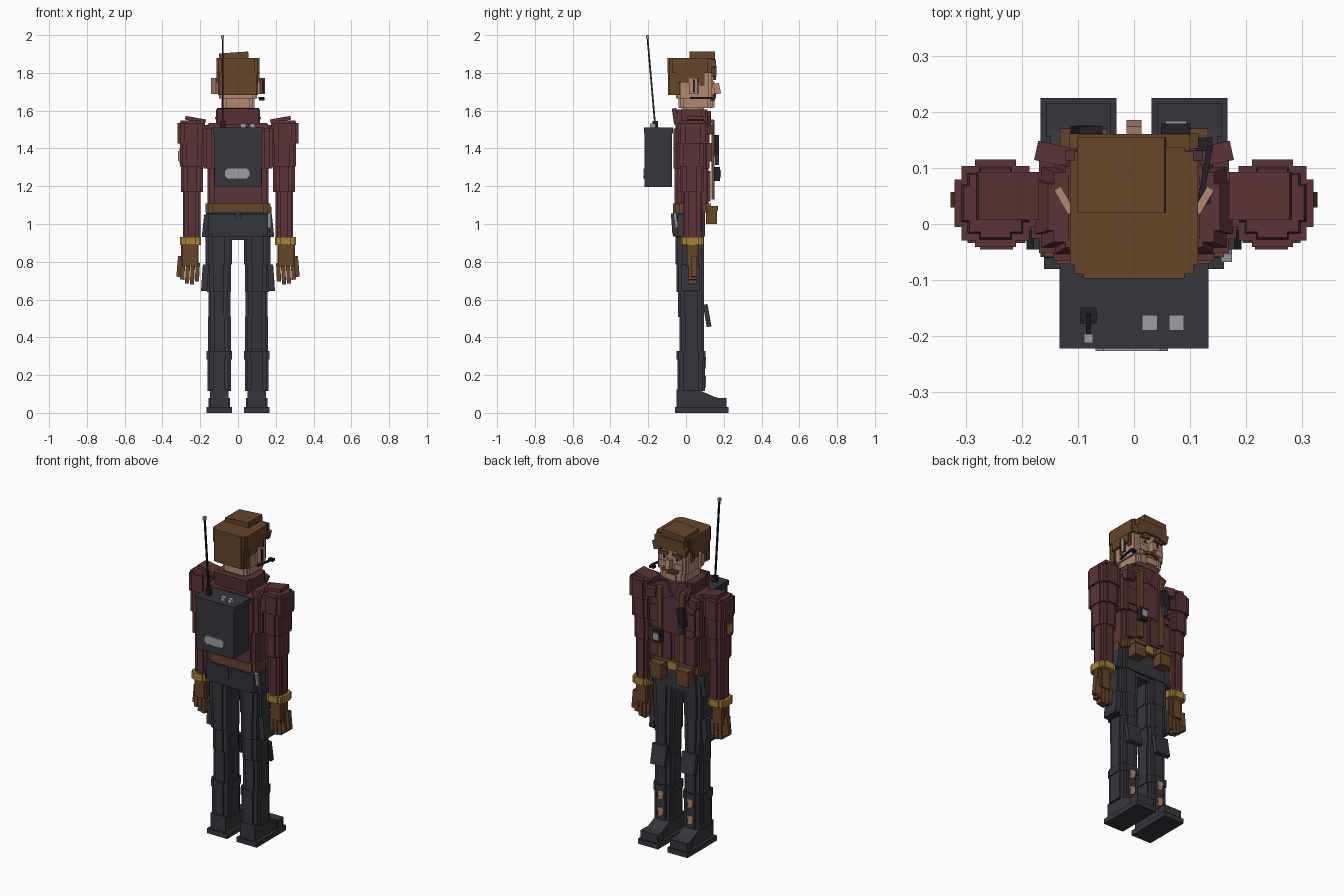
import bpy
import bmesh
from math import radians
from mathutils import Euler, Matrix, Vector

default_cube = bpy.data.objects.get("Cube")
if default_cube:
    bpy.data.objects.remove(default_cube, do_unlink=True)


def material(name, red, green, blue):
    mat = bpy.data.materials.new(name)
    mat.use_nodes = True
    mat.diffuse_color = (red, green, blue, 1)
    shader = next(n for n in mat.node_tree.nodes if n.type == "BSDF_PRINCIPLED")
    shader.inputs["Base Color"].default_value = mat.diffuse_color
    return mat


maroon = material("maroon cloth", .105, .034, .037)
charcoal = material("charcoal cloth", .036, .036, .046)
brown = material("brown leather", .133, .06, .023)
gold = material("gold trim", .38, .22, .04)
skin = material("skin", .45, .25, .17)
grey = material("grey metal", .33, .34, .36)
black = material("black plastic", .015, .015, .02)


def prism(name, mat, outline, depth, centre, axis="Z", tilt=(0, 0, 0), taper=1):
    """Extrude a flat outline along an axis, scaling the far end by taper."""
    place = {"X": lambda u, v, w: (w, u, v),
             "Y": lambda u, v, w: (u, w, v),
             "Z": lambda u, v, w: (u, v, w)}[axis]
    bm = bmesh.new()
    low = [bm.verts.new(place(u, v, -depth / 2)) for u, v in outline]
    high = [bm.verts.new(place(u * taper, v * taper, depth / 2)) for u, v in outline]
    bm.faces.new(low)
    bm.faces.new(high)
    count = len(outline)
    for i in range(count):
        j = (i + 1) % count
        bm.faces.new((low[i], low[j], high[j], high[i]))
    bmesh.ops.recalc_face_normals(bm, faces=bm.faces)
    turn = Euler([radians(a) for a in tilt]).to_matrix().to_4x4()
    bm.transform(Matrix.Translation(Vector(centre)) @ turn)
    mesh = bpy.data.meshes.new(name)
    bm.to_mesh(mesh)
    bm.free()
    mesh.materials.append(mat)
    obj = bpy.data.objects.new(name, mesh)
    bpy.context.collection.objects.link(obj)
    return obj


def block(name, mat, centre, size, step=0, tilt=(0, 0, 0), taper=1):
    """Upright box; step gives it stair-stepped vertical corners."""
    hx, hy = size[0] / 2, size[1] / 2
    corner = [(0, 0)]
    if step:
        corner = [(0, 3), (1, 3), (1, 1), (3, 1), (3, 0)]
    quarter = [(hx - a * step, hy - b * step) for a, b in corner]
    flipped = quarter[::-1]
    outline = (quarter + [(-x, y) for x, y in flipped]
               + [(-x, -y) for x, y in quarter] + [(x, -y) for x, y in flipped])
    return prism(name, mat, outline, size[2], centre, "Z", tilt, taper)


def sides():
    return (("left_", 1), ("right_", -1))


def pair(name, mat, centre, size, step=0, tilt=(0, 0, 0), taper=1):
    x, y, z = centre
    for prefix, s in sides():
        block(prefix + name, mat, (x * s, y, z), size, step,
              (tilt[0], tilt[1] * s, tilt[2] * s), taper)


# Boots
toe_profile = [(-.05, .03), (.205, .03), (.205, .07), (.15, .085), (.06, .125), (-.05, .125)]
torn_patch = [(-.022, .02), (-.01, .03), (.022, .022), (.012, 0), (.018, -.03), (-.016, -.018)]
for prefix, s in sides():
    prism(prefix + "boot_foot", charcoal, toe_profile, .10, (s * .099, 0, 0), "X")
    for part, z in (("upper", .265), ("lower", .165)):
        prism(prefix + part + "_shin_tear", skin, torn_patch, .006, (s * .099, .104, z), "Y")
pair("boot_sole", charcoal, (.099, .083, .015), (.135, .283, .03))
pair("boot_toe_cap", charcoal, (.099, .185, .055), (.115, .06, .05))
pair("boot_shaft", charcoal, (.099, .027, .2), (.125, .146, .17), step=.011)
pair("boot_cuff", charcoal, (.099, .027, .305), (.135, .155, .045), step=.012)

# Trousers
pair("calf", charcoal, (.099, .03, .41), (.122, .13, .2), step=.011)
pair("knee", charcoal, (.099, .026, .575), (.116, .136, .135), step=.011)
pair("lower_thigh", charcoal, (.101, .022, .715), (.128, .146, .15), step=.012)
pair("upper_thigh", charcoal, (.102, .02, .87), (.138, .152, .17), step=.012)
pair("knee_pad", charcoal, (.099, .112, .515), (.095, .025, .12), tilt=(10, 0, 0))
pair("cargo_pocket", charcoal, (.175, .025, .715), (.032, .1, .14), tilt=(0, -4, 0))
block("hips", charcoal, (0, .015, 1), (.34, .17, .13), step=.012)
block("crotch", charcoal, (0, .02, .94), (.09, .13, .05))
pair("back_pocket", charcoal, (.085, -.066, 1), (.15, .02, .11), tilt=(4, 0, 0))
pair("hip_flap", charcoal, (.173, .02, .99), (.025, .13, .12), tilt=(0, -6, 0))
block("hip_clip", grey, (.165, -.055, 1.02), (.02, .015, .08), tilt=(8, 0, 0))

# Belt and pouches
block("belt", brown, (0, .025, 1.085), (.342, .19, .048), step=.011)
block("belt_buckle", gold, (0, .125, 1.085), (.06, .015, .045))
pair("belt_pouch", brown, (.09, .135, 1.045), (.075, .06, .09))
pair("pouch_flap", brown, (.09, .136, 1.083), (.083, .068, .025))
block("side_pouch", brown, (.165, .05, 1.06), (.025, .06, .06))

# Jacket
block("jacket_waist", maroon, (0, .03, 1.2), (.325, .18, .2), step=.012)
block("jacket_chest", maroon, (0, .03, 1.4), (.365, .19, .21), step=.013)
block("jacket_yoke", maroon, (0, .03, 1.518), (.36, .17, .035), step=.012, taper=.85)
block("collar", maroon, (0, .03, 1.555), (.235, .17, .1), step=.01)
block("collar_back", maroon, (0, -.057, 1.57), (.22, .025, .085), tilt=(8, 0, 0))
pair("collar_lapel", maroon, (.065, .122, 1.535), (.085, .02, .1), tilt=(0, 22, 0))
pair("chest_pocket", maroon, (.115, .128, 1.38), (.07, .014, .1))
pair("front_panel", maroon, (.08, .121, 1.2), (.14, .016, .16))
pair("shoulder_strap", maroon, (.225, .05, 1.553), (.11, .085, .02), tilt=(0, -10, 0))
pair("shoulder_fold", maroon, (.145, .125, 1.5), (.06, .035, .05), tilt=(0, 0, 12))

# Sleeves, from shoulder down to cuff
pair("shoulder", maroon, (.247, .037, 1.48), (.145, .156, .11), step=.012)
pair("shoulder_cap", maroon, (.247, .037, 1.537), (.125, .135, .02), step=.011, taper=.9)
pair("upper_sleeve", maroon, (.245, .03, 1.37), (.125, .15, .13), step=.011)
pair("elbow", maroon, (.243, .03, 1.24), (.115, .125, .14), step=.011)
pair("forearm", maroon, (.245, .035, 1.05), (.094, .102, .25), step=.009)
pair("cuff", gold, (.252, .033, .911), (.112, .12, .042), step=.009)
for ring, mat, width, x in (("border", brown, .07, -.311), ("centre", gold, .046, -.314)):
    block("sleeve_badge_" + ring, mat, (x, .03, 1.36), (.005, width, width * 1.15))

# Gloves
pair("palm", brown, (.255, .033, .835), (.092, .066, .12), step=.006)
for i, length in enumerate((.10, .115, .11, .09)):
    pair("finger_" + "abcd"[i], brown, (.215 + .026 * i, .035, .795 - length / 2),
         (.022, .042, length), tilt=(0, -3, 0))
pair("thumb", brown, (.309, .043, .775), (.026, .028, .11), tilt=(0, -5, 0))

# Head and face
block("neck", skin, (0, .035, 1.61), (.14, .12, .08), step=.008)
block("jaw", skin, (0, .05, 1.645), (.175, .18, .06), step=.008)
block("face", skin, (0, .045, 1.76), (.2, .198, .19), step=.008)
block("chin", skin, (0, .14, 1.635), (.07, .022, .035))
block("nose", skin, (0, .157, 1.715), (.026, .046, .055), tilt=(12, 0, 0))
pair("cheek", skin, (.055, .145, 1.705), (.05, .012, .035))
pair("eye", grey, (.043, .145, 1.748), (.034, .006, .014))
pair("pupil", black, (.043, .148, 1.748), (.012, .006, .014))
pair("brow", brown, (.046, .15, 1.774), (.06, .018, .016), tilt=(0, 6, 0))
pair("moustache", brown, (.027, .15, 1.678), (.05, .016, .016), tilt=(0, 14, 0))
block("mouth", maroon, (0, .145, 1.657), (.05, .006, .008))
pair("ear", skin, (.124, .042, 1.73), (.014, .05, .085), tilt=(0, 0, -30))

# Hair
block("hair_crown", brown, (0, .02, 1.84), (.228, .235, .08), step=.008)
block("hair_back", brown, (0, -.06, 1.765), (.212, .07, .165), step=.006)
pair("hair_side", brown, (.104, .015, 1.785), (.018, .14, .07))
pair("sideburn", brown, (.102, .085, 1.77), (.01, .025, .08))
block("hair_fringe", brown, (0, .145, 1.835), (.2, .03, .07))
pair("fringe_lock", brown, (.085, .148, 1.81), (.05, .026, .05), tilt=(0, 14, 0))
block("hair_tuft", brown, (-.022, .087, 1.888), (.155, .135, .04), tilt=(0, -4, 0))

# Headset
block("earpiece", black, (.126, .05, 1.73), (.02, .028, .07))
block("microphone_boom", black, (.125, .08, 1.667), (.01, .12, .01), tilt=(0, 0, -10))
block("microphone", black, (.125, .142, 1.662), (.03, .024, .014))

# Chest harness
pair("harness_strap", brown, (.075, .142, 1.34), (.032, .016, .42))
pair("harness_shoulder", brown, (.08, .13, 1.545), (.032, .035, .02), tilt=(-12, 0, 0))
block("knife_sheath", black, (-.085, .16, 1.415), (.042, .03, .11), tilt=(0, 8, 0))
block("knife_handle", charcoal, (-.085, .165, 1.34), (.024, .022, .05), tilt=(0, 8, 0))
block("lamp_body", black, (.075, .163, 1.265), (.052, .032, .075))
block("lamp_glass", grey, (.075, .18, 1.265), (.038, .008, .04))

# Radio pack
block("radio_case", charcoal, (0, -.146, 1.34), (.25, .146, .29))
block("radio_lid", charcoal, (0, -.146, 1.495), (.265, .152, .03))
plate = [(-.065, -.013), (-.05, -.026), (.05, -.026), (.065, -.013),
         (.065, .013), (.05, .026), (-.05, .026), (-.065, .013)]
prism("radio_plate", grey, plate, .008, (-.004, -.222, 1.267), "Y")
for name, x in (("tuning_knob", .028), ("volume_knob", .076)):
    block(name, grey, (x, -.176, 1.52), (.027, .027, .025))
block("antenna_base", black, (-.081, -.163, 1.527), (.028, .028, .035))
block("antenna", black, (-.081, -.184, 1.758), (.009, .009, .45), tilt=(5, 0, 0))
block("antenna_tip", grey, (-.081, -.204, 1.99), (.016, .016, .02))
